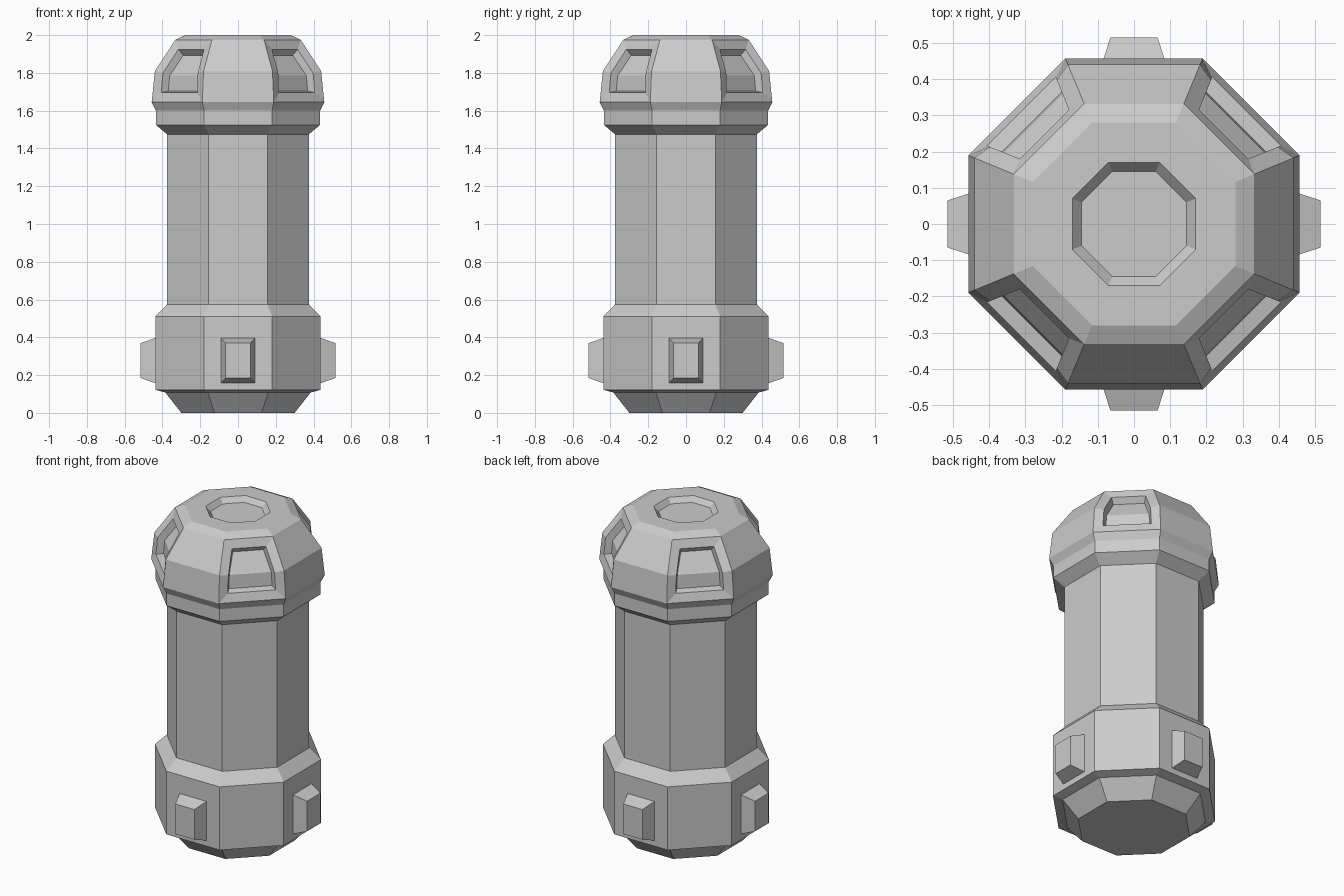
import bpy, bmesh
from math import cos, sin, pi

cube = bpy.data.objects.get("Cube")
if cube:
    bpy.data.objects.remove(cube, do_unlink=True)

SIDES = 8
GREY = (0.6, 0.6, 0.6, 1)
metal = bpy.data.materials.new("plain_grey")
metal.use_nodes = True
metal.diffuse_color = GREY
metal.node_tree.nodes["Principled BSDF"].inputs["Base Color"].default_value = GREY


def finish(name, bm):
    mesh = bpy.data.meshes.new(name)
    bm.to_mesh(mesh)
    bm.free()
    mesh.materials.append(metal)
    obj = bpy.data.objects.new(name, mesh)
    bpy.context.collection.objects.link(obj)
    return obj


def octagon_shell(profile, cap_start=False, cap_end=False):
    """Stack octagons given as (centre-to-flat distance, height)."""
    bm = bmesh.new()
    rings = []
    for flat, z in profile:
        r = flat / cos(pi / SIDES)
        angles = [(2 * k + 1) * pi / SIDES for k in range(SIDES)]
        rings.append([bm.verts.new((r * cos(a), r * sin(a), z)) for a in angles])
    bands = []
    for low, high in zip(rings, rings[1:]):
        bands.append([bm.faces.new((low[k], low[(k + 1) % SIDES],
                                    high[(k + 1) % SIDES], high[k]))
                      for k in range(SIDES)])
    if cap_start:
        bm.faces.new(rings[0][::-1])
    if cap_end:
        bm.faces.new(rings[-1])
    bm.normal_update()
    return bm, bands


# Base with tapered foot and chamfered shoulder
bm, _ = octagon_shell([(0.3, 0), (0.385, 0.108), (0.437, 0.122),
                       (0.437, 0.51), (0.375, 0.575)], cap_start=True)
finish("base", bm)

# Shaft
bm, _ = octagon_shell([(0.375, 0.575), (0.375, 1.475)])
finish("shaft", bm)

# Domed head with a shallow dish on top
bm, bands = octagon_shell([(0.375, 1.475), (0.435, 1.525), (0.435, 1.6),
                           (0.457, 1.645), (0.44, 1.81), (0.332, 1.975),
                           (0.28, 2), (0.17, 2), (0.145, 1.97)], cap_end=True)
# Framed window recesses folding over the four diagonal sides
for k in range(0, SIDES, 2):
    window = [bands[3][k], bands[4][k]]
    for thickness, depth in ((0.052, -0.012), (0.012, -0.04)):
        bmesh.ops.inset_region(bm, faces=window, thickness=thickness, depth=depth,
                               use_boundary=True, use_even_offset=True)
        bm.normal_update()
finish("head", bm)

# Four tapered lugs around the base
for i, side in enumerate(("left", "back", "right", "front")):
    bm = bmesh.new()
    bmesh.ops.create_cube(bm, size=1)
    for v in bm.verts:
        outer = v.co.x > 0
        v.co.x = 0.515 if outer else 0.43
        v.co.y *= 0.13 if outer else 0.186
        v.co.z = 0.277 + v.co.z * (0.185 if outer else 0.245)
    lug = finish(side + "_lug", bm)
    lug.rotation_euler.z = i * pi / 2
